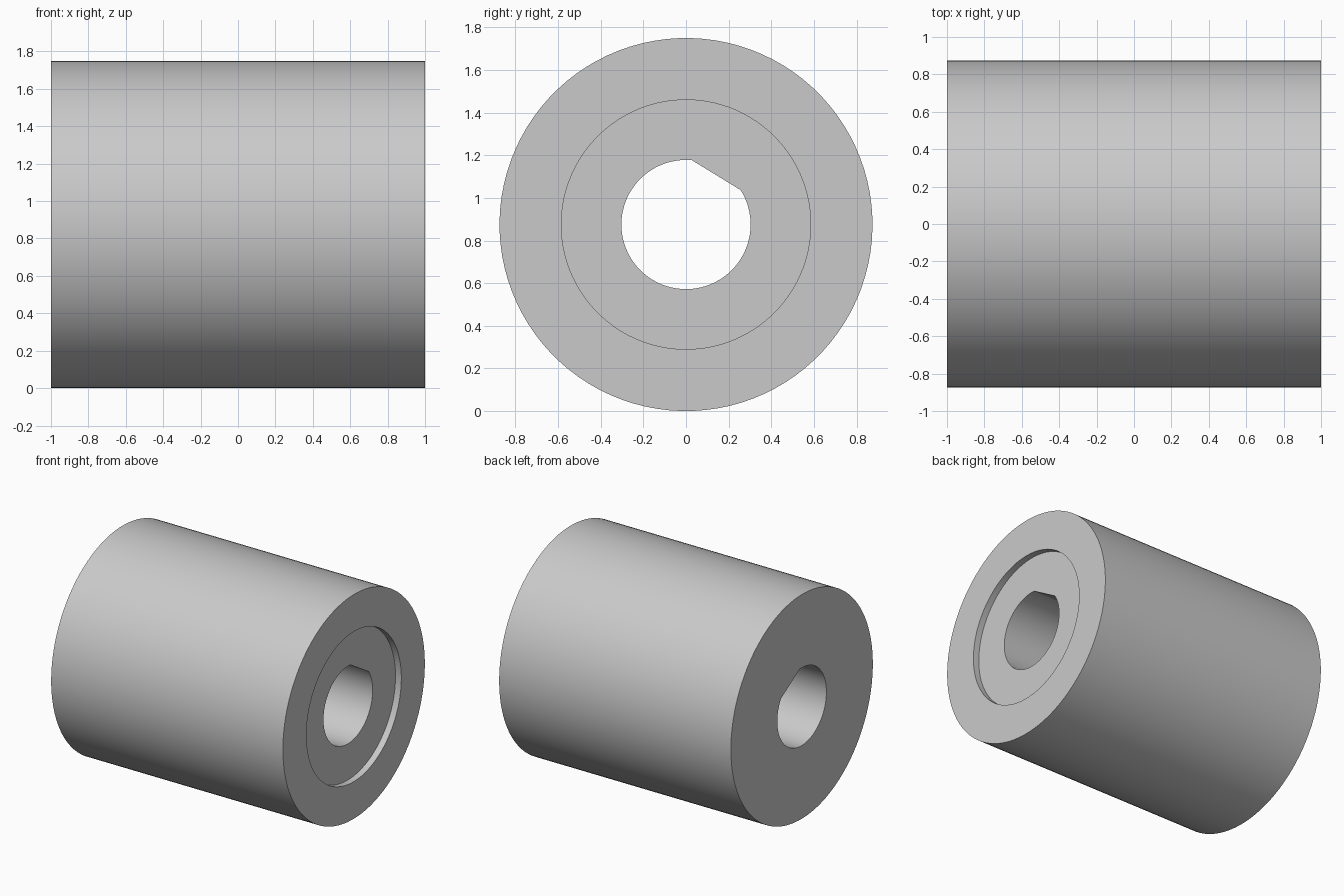
import bpy, bmesh, math

cube = bpy.data.objects.get("Cube")
if cube:
    bpy.data.objects.remove(cube, do_unlink=True)

SIDES = 96
STEP = 2 * math.pi / SIDES
OUTER, RECESS, BORE = 0.875, 0.585, 0.303
DEPTH = 0.05                        # recess depth
FLAT_DIR = math.radians(58.5)       # direction the bore's flat faces
FLAT_DIST = BORE * math.cos(7 * STEP)

# Plain grey material
grey = bpy.data.materials.new("light_grey")
grey.use_nodes = True
colour = (0.59, 0.59, 0.59, 1)
grey.diffuse_color = colour
grey.node_tree.nodes["Principled BSDF"].inputs["Base Color"].default_value = colour

bm = bmesh.new()


def ring(x, radius, flat=False):
    """Ring of vertices around the x axis, optionally cut to a D shape."""
    verts = []
    for i in range(SIDES):
        a = i * STEP
        r = radius
        if flat and math.cos(a) * radius > FLAT_DIST:
            r = FLAT_DIST / math.cos(a)
        t = FLAT_DIR + a
        verts.append(bm.verts.new((x, r * math.cos(t), OUTER + r * math.sin(t))))
    return verts


# Sleeve section: outer wall, end face, recess wall, recess floor, D bore, end face
rings = [
    ring(-1, OUTER),
    ring(1, OUTER),
    ring(1, RECESS),
    ring(1 - DEPTH, RECESS),
    ring(1 - DEPTH, BORE, flat=True),
    ring(-1, BORE, flat=True),
]
for a, b in zip(rings, rings[1:] + rings[:1]):
    for i in range(SIDES):
        j = (i + 1) % SIDES
        bm.faces.new((a[i], b[i], b[j], a[j]))
bmesh.ops.recalc_face_normals(bm, faces=bm.faces)

mesh = bpy.data.meshes.new("sleeve")
bm.to_mesh(mesh)
bm.free()
mesh.materials.append(grey)
sleeve = bpy.data.objects.new("sleeve", mesh)
bpy.context.collection.objects.link(sleeve)

# Smooth round walls, sharp rims and flat edges
bpy.ops.object.select_all(action="DESELECT")
sleeve.select_set(True)
bpy.context.view_layer.objects.active = sleeve
bpy.ops.object.shade_smooth_by_angle(angle=math.radians(15))
